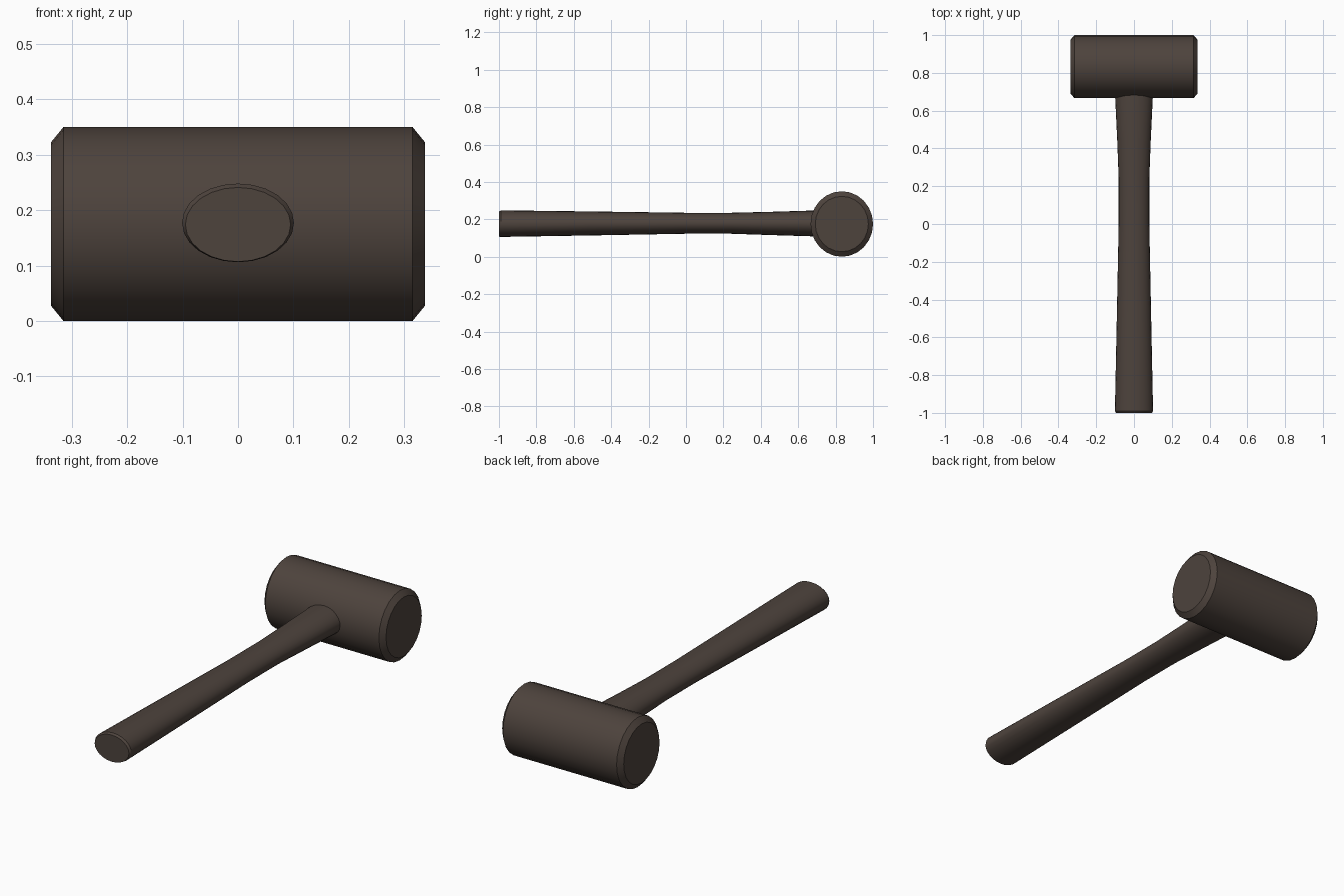
import bpy, bmesh, math
from mathutils import Vector

if "Cube" in bpy.data.objects:
    bpy.data.objects.remove(bpy.data.objects["Cube"])

wood = bpy.data.materials.new("dark_brown")
wood.diffuse_color = (0.075, 0.056, 0.046, 1)
wood.use_nodes = True
wood.node_tree.nodes["Principled BSDF"].inputs["Base Color"].default_value = wood.diffuse_color


def loft(name, rings, axis, sides):
    """Skin elliptical rings (centre, horizontal radius, vertical radius) and cap the ends."""
    bm = bmesh.new()
    loops = []
    for c, rh, rv in rings:
        loop = []
        for i in range(sides):
            a = 2 * math.pi * i / sides
            h, v = rh * math.cos(a), rv * math.sin(a)
            offset = Vector((0, h, v)) if axis == 'X' else Vector((h, 0, v))
            loop.append(bm.verts.new(Vector(c) + offset))
        loops.append(loop)
    for a, b in zip(loops, loops[1:]):
        for i in range(sides):
            j = (i + 1) % sides
            bm.faces.new((a[i], a[j], b[j], b[i]))
    bm.faces.new(loops[0])
    bm.faces.new(loops[-1])
    bmesh.ops.recalc_face_normals(bm, faces=bm.faces[:])
    mesh = bpy.data.meshes.new(name)
    bm.to_mesh(mesh)
    bm.free()
    mesh.materials.append(wood)
    ob = bpy.data.objects.new(name, mesh)
    bpy.context.collection.objects.link(ob)
    bpy.ops.object.select_all(action='DESELECT')
    ob.select_set(True)
    bpy.context.view_layer.objects.active = ob
    bpy.ops.object.shade_smooth_by_angle(angle=math.radians(28))
    return ob


# Head: chamfered barrel lying along x
HY, HZ = 0.833, 0.175
loft("mallet_head", [((x, HY, HZ), ry, rz) for x, ry, rz in (
    (-0.337, 0.142, 0.148), (-0.315, 0.167, 0.175),
    (0.315, 0.167, 0.175), (0.337, 0.142, 0.148))], 'X', 24)

# Handle: oval grip, waisted in the middle, running into the head
loft("handle", [((0, y, z), rx, rz) for y, z, rx, rz in (
    (-1.0, 0.174, 0.095, 0.067), (-0.99, 0.177, 0.101, 0.071),
    (-0.5, 0.178, 0.091, 0.064), (0.0, 0.179, 0.081, 0.056),
    (0.24, 0.179, 0.081, 0.056), (0.45, 0.178, 0.089, 0.062),
    (0.68, 0.178, 0.100, 0.069), (0.80, 0.178, 0.100, 0.069))], 'Y', 24)
